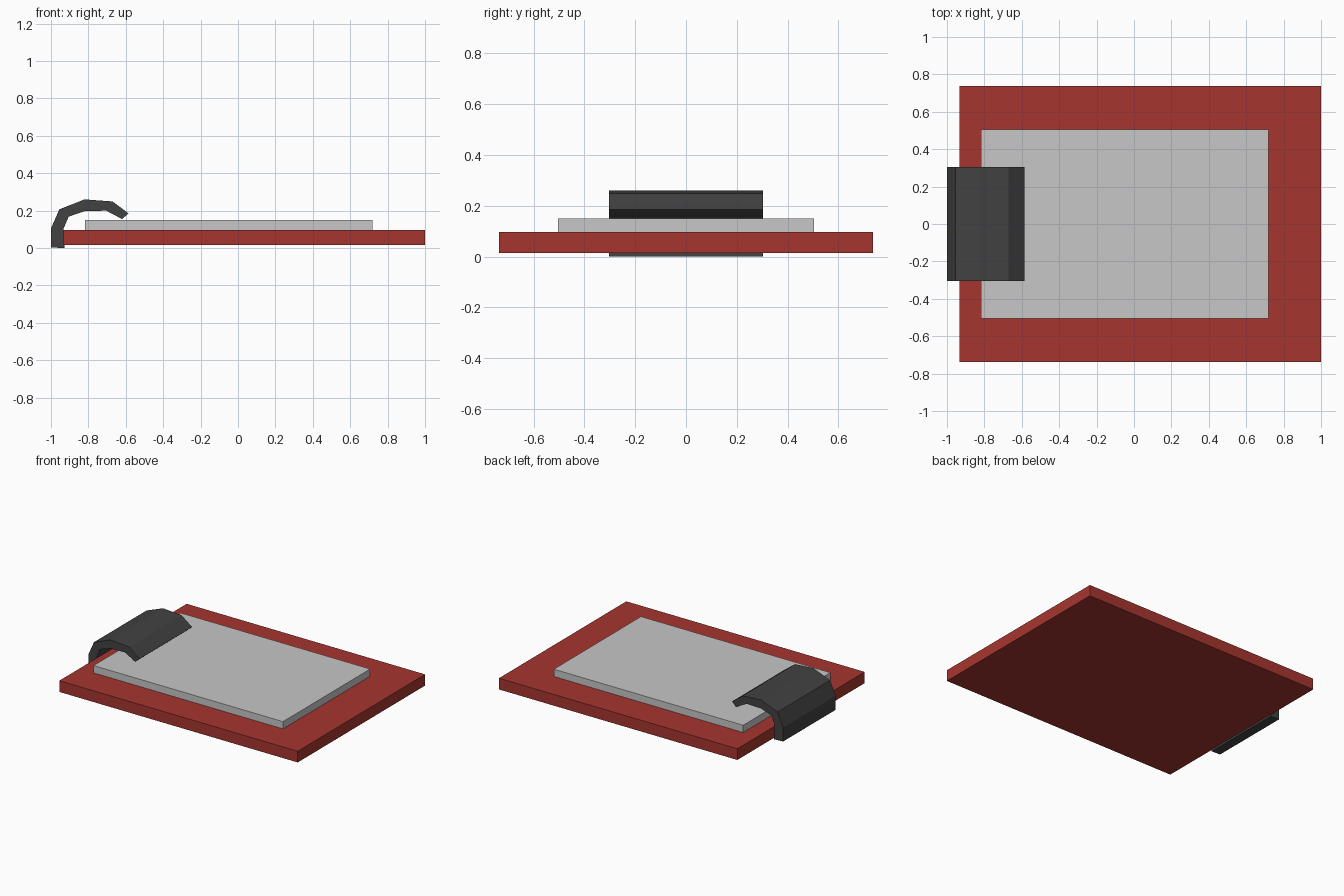
import bpy
import bmesh

if "Cube" in bpy.data.objects:
    bpy.data.objects.remove(bpy.data.objects["Cube"])


def material(name, color):
    m = bpy.data.materials.new(name)
    m.diffuse_color = (*color, 1)
    m.use_nodes = True
    m.node_tree.nodes["Principled BSDF"].inputs["Base Color"].default_value = m.diffuse_color
    return m


RED = material("red board", (0.38, 0.036, 0.028))
PAPER = material("light grey paper", (0.57, 0.57, 0.57))
DARK = material("dark grey clip", (0.054, 0.054, 0.054))


def extrude_profile(name, points, half_width, mat):
    """Extrude an x/z outline along y, centred on y = 0."""
    bm = bmesh.new()
    face = bm.faces.new([bm.verts.new((x, -half_width, z)) for x, z in points])
    geom = bmesh.ops.extrude_face_region(bm, geom=[face])["geom"]
    verts = [v for v in geom if isinstance(v, bmesh.types.BMVert)]
    bmesh.ops.translate(bm, verts=verts, vec=(0, 2 * half_width, 0))
    bmesh.ops.recalc_face_normals(bm, faces=bm.faces)
    mesh = bpy.data.meshes.new(name)
    bm.to_mesh(mesh)
    bm.free()
    mesh.materials.append(mat)
    obj = bpy.data.objects.new(name, mesh)
    bpy.context.collection.objects.link(obj)
    return obj


def slab(name, x0, x1, z0, z1, half_width, mat):
    return extrude_profile(name, [(x0, z0), (x1, z0), (x1, z1), (x0, z1)], half_width, mat)


# Backing board and paper stack
slab("board", -0.932, 1.0, 0.015, 0.097, 0.737, RED)
slab("paper_stack", -0.817, 0.718, 0.097, 0.15, 0.505, PAPER)

# Curved clip: outer edge over the top, then the inner edge back down
outer = [(-1.0, 0.003), (-1.0, 0.105), (-0.955, 0.207), (-0.82, 0.26),
         (-0.67, 0.249), (-0.585, 0.185)]
inner = [(-0.62, 0.155), (-0.705, 0.2), (-0.82, 0.197), (-0.905, 0.168),
         (-0.932, 0.105), (-0.927, 0.0)]
extrude_profile("clip", outer + inner, 0.304, DARK)
